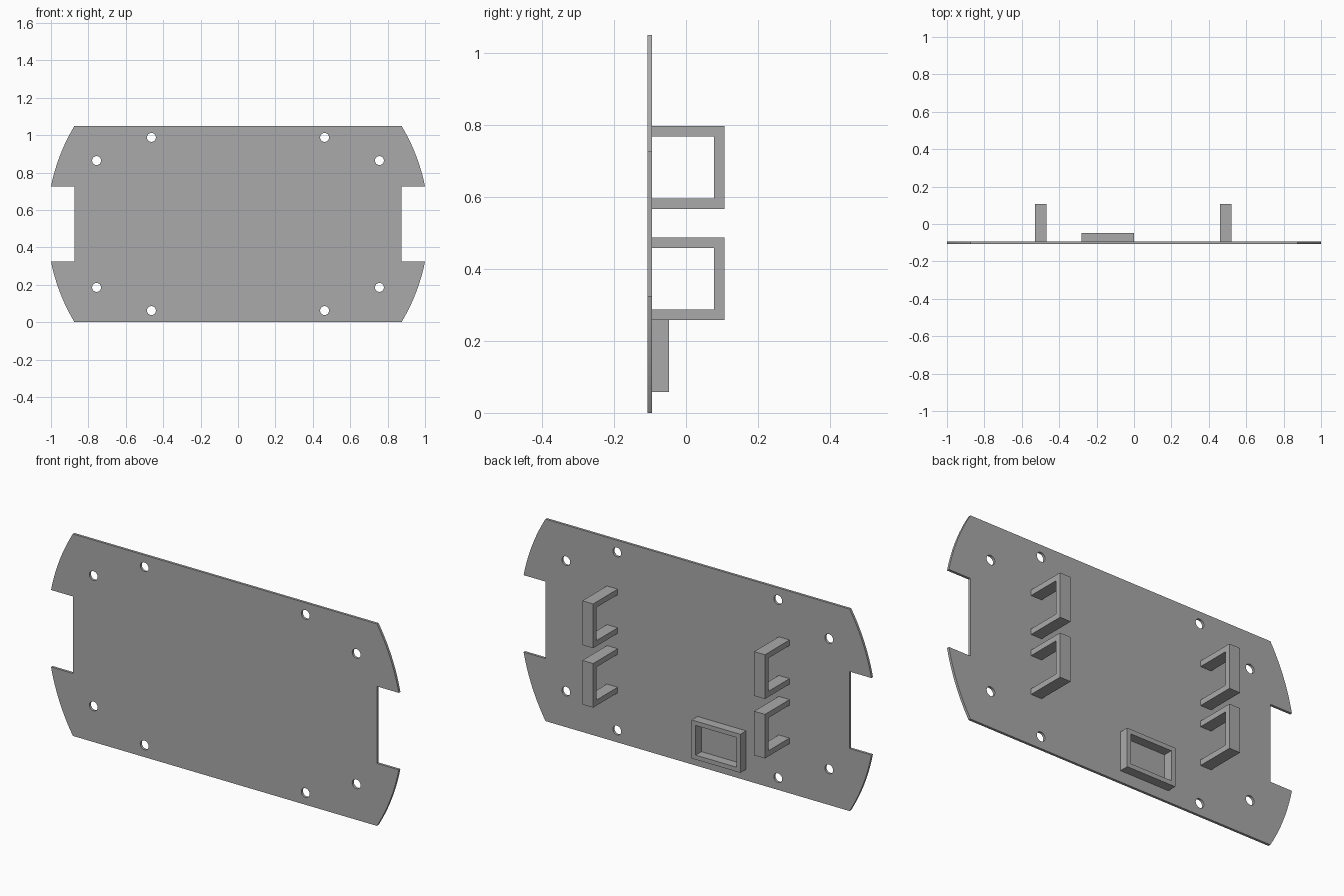
import bpy, bmesh, math
from mathutils import Matrix

if "Cube" in bpy.data.objects:
    bpy.data.objects.remove(bpy.data.objects["Cube"])

grey = bpy.data.materials.new("plain_grey")
grey.diffuse_color = (0.4, 0.4, 0.4, 1)
grey.use_nodes = True
grey.node_tree.nodes["Principled BSDF"].inputs["Base Color"].default_value = grey.diffuse_color

# Local axes of a profile: facing front (x, z) or facing sideways (y, z)
FRONT = Matrix(((1, 0, 0), (0, 0, -1), (0, 1, 0))).to_4x4()
SIDE = Matrix(((0, 0, 1), (1, 0, 0), (0, 1, 0))).to_4x4()


def extrude_profile(name, loops, axes, offset, thickness):
    """Solid from an outline plus hole loops, centred at offset."""
    curve = bpy.data.curves.new(name + "_profile", 'CURVE')
    curve.dimensions = '2D'
    curve.fill_mode = 'BOTH'
    curve.extrude = thickness / 2
    for pts in loops:
        spline = curve.splines.new('POLY')
        spline.points.add(len(pts) - 1)
        for p, (u, v) in zip(spline.points, pts):
            p.co = (u, v, 0, 1)
        spline.use_cyclic_u = True
    helper = bpy.data.objects.new(name + "_helper", curve)
    bpy.context.collection.objects.link(helper)
    deps = bpy.context.evaluated_depsgraph_get()
    mesh = bpy.data.meshes.new_from_object(helper.evaluated_get(deps))
    bpy.data.objects.remove(helper)
    bm = bmesh.new()
    bm.from_mesh(mesh)
    bmesh.ops.remove_doubles(bm, verts=bm.verts, dist=1e-5)
    bmesh.ops.transform(bm, matrix=Matrix.Translation(offset) @ axes, verts=bm.verts)
    bmesh.ops.recalc_face_normals(bm, faces=bm.faces)
    for f in bm.faces:
        f.smooth = False
    bm.to_mesh(mesh)
    bm.free()
    mesh.name = name
    mesh.materials.clear()
    mesh.materials.append(grey)
    obj = bpy.data.objects.new(name, mesh)
    bpy.context.collection.objects.link(obj)
    return obj


def circle(cx, cz, r, n=24):
    return [(cx + r * math.cos(2 * math.pi * i / n),
             cz + r * math.sin(2 * math.pi * i / n)) for i in range(n)]


def rect(x0, x1, z0, z1):
    return [(x0, z0), (x1, z0), (x1, z1), (x0, z1)]


# Base plate: straight top and bottom, arc ends with a square notch in each
MID, HALF, NOTCH, INNER = 0.525, 0.525, 0.2, 0.875
R = math.hypot(1, NOTCH)
a0, a1 = math.asin(NOTCH / R), math.asin(HALF / R)
arc = [(R * math.cos(a0 + (a1 - a0) * i / 12),
        R * math.sin(a0 + (a1 - a0) * i / 12)) for i in range(13)]
upper = [(INNER, NOTCH)] + arc
right = [(x, -z) for x, z in reversed(upper)] + upper
outline = right + [(-x, z) for x, z in reversed(right)]
outline = [(x, z + MID) for x, z in outline]

# Mounting holes, mirrored both ways
holes = [circle(sx * x, MID + sz * z, 0.024)
         for x, z in ((0.463, 0.463), (0.756, 0.339))
         for sx in (-1, 1) for sz in (-1, 1)]
extrude_profile("base_plate", [outline] + holes, FRONT, (0, -0.101, 0), 0.013)

# Four U-shaped brackets on the back
Y0, Y1, T = -0.096, 0.107, 0.029
for side, x in (("left", -0.498), ("right", 0.49)):
    for level, z0, z1 in (("lower", 0.258, 0.487), ("upper", 0.567, 0.797)):
        u = [(Y0, z0), (Y1, z0), (Y1, z1), (Y0, z1),
             (Y0, z1 - T), (Y1 - T, z1 - T), (Y1 - T, z0 + T), (Y0, z0 + T)]
        extrude_profile(f"{level}_{side}_bracket", [u], SIDE, (x, 0, 0), 0.062)

# Open rectangular frame near the bottom of the back
W = 0.023
extrude_profile("socket_frame",
                [rect(-0.28, 0, 0.058, 0.258),
                 rect(-0.28 + W, -W, 0.058 + W, 0.258 - W)],
                FRONT, (0, -0.0715, 0), 0.049)
